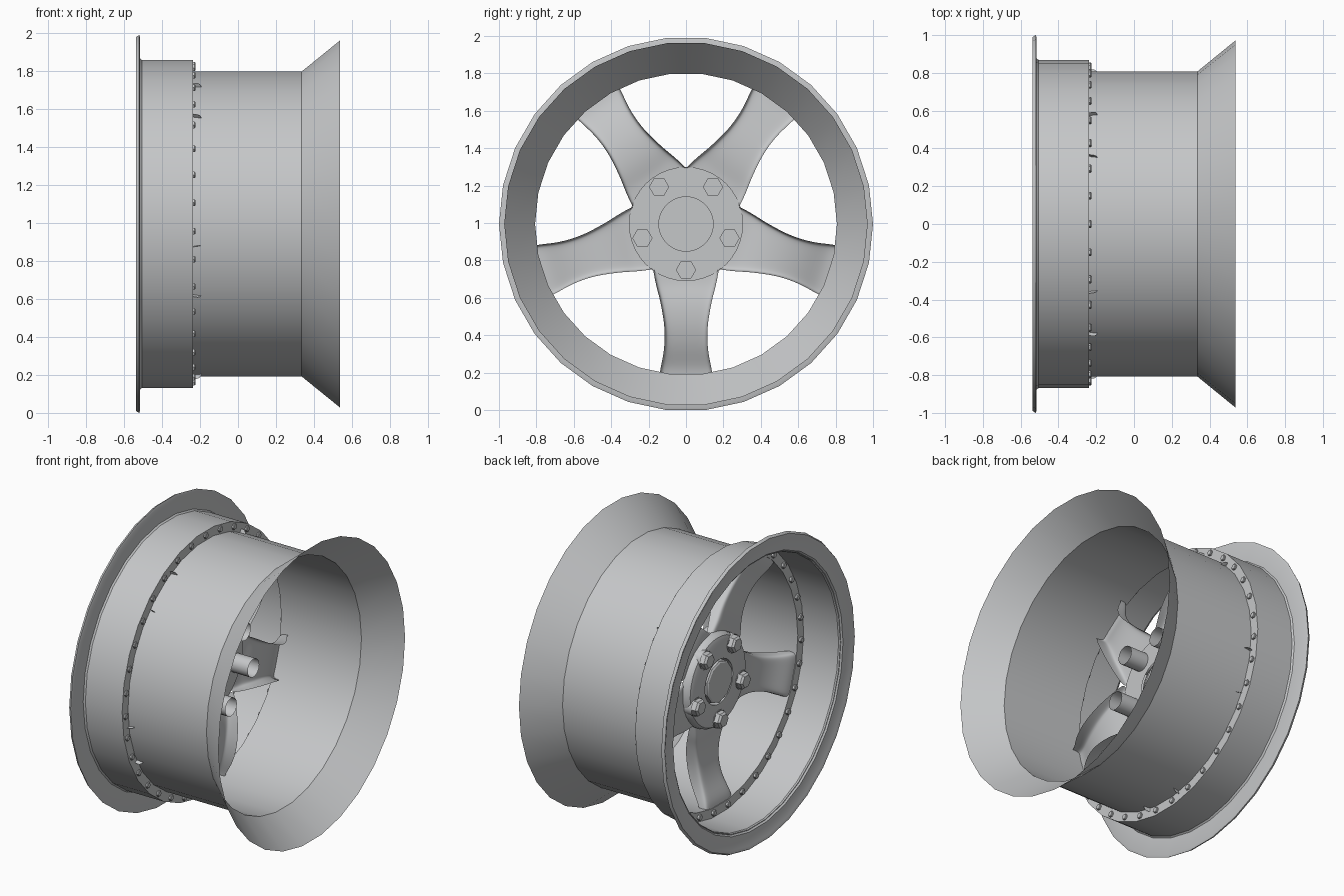
import bpy, bmesh, math

cube = bpy.data.objects.get("Cube")
if cube:
    bpy.data.objects.remove(cube, do_unlink=True)

SIDES = 30
CZ = math.cos(math.pi / SIDES)      # axle height

grey = bpy.data.materials.new("satin grey")
grey.use_nodes = True
grey.diffuse_color = (0.56, 0.57, 0.58, 1)
grey.node_tree.nodes["Principled BSDF"].inputs["Base Color"].default_value = grey.diffuse_color


def finish(name, bm, angle=30):
    bmesh.ops.remove_doubles(bm, verts=bm.verts, dist=1e-5)
    bmesh.ops.recalc_face_normals(bm, faces=bm.faces)
    mesh = bpy.data.meshes.new(name)
    bm.to_mesh(mesh)
    bm.free()
    mesh.materials.append(grey)
    obj = bpy.data.objects.new(name, mesh)
    bpy.context.collection.objects.link(obj)
    bpy.ops.object.select_all(action='DESELECT')
    obj.select_set(True)
    bpy.context.view_layer.objects.active = obj
    bpy.ops.object.shade_smooth_by_angle(angle=math.radians(angle))
    return obj


def revolve(bm, profile, sides, y=0.0, z=0.0, start=0.0):
    """Spin (radius, x) points about an axis parallel to x."""
    rings = []
    for i in range(sides):
        a = start + math.tau * i / sides
        rings.append([bm.verts.new((x, y + r * math.cos(a), CZ + z + r * math.sin(a)))
                      for r, x in profile])
    for i in range(sides):
        p, q = rings[i - 1], rings[i]
        for j in range(len(profile) - 1):
            bm.faces.new((p[j], p[j + 1], q[j + 1], q[j]))


def lathe(name, profile, sides=SIDES, places=((0, 0),), start=0.0):
    bm = bmesh.new()
    for y, z in places:
        revolve(bm, profile, sides, y, z, start)
    return finish(name, bm)


def around(radius, count, first):
    return [(radius * math.cos(first + math.tau * i / count),
             radius * math.sin(first + math.tau * i / count)) for i in range(count)]


# Barrel with its flared inner end
lathe("barrel", [(0.807, -0.25), (0.807, 0.335), (0.972, 0.5375)])

# Outer lip: deep drum and rolled flange
lathe("outer_lip", [(0.868, -0.25), (0.868, -0.505), (0.885, -0.525), (0.97, -0.532),
                    (0.982, -0.5375), (0.99, -0.5375), (1.0, -0.52),
                    (0.985, -0.515), (0.872, -0.515)])

# Bolted flange ring and its small hex bolts
lathe("flange_ring", [(0.807, -0.25), (0.868, -0.25), (0.868, -0.237),
                      (0.807, -0.237), (0.807, -0.25)])
lathe("flange_bolts", [(0, -0.266), (0.016, -0.266), (0.02, -0.262),
                       (0.02, -0.229), (0.016, -0.225), (0, -0.225)],
      6, around(0.836, 35, math.pi / 2))

# Hub, centre cap, lug sleeves and nuts
lathe("hub", [(0.145, -0.19), (0.145, -0.24), (0.265, -0.24), (0.288, -0.232),
              (0.3, -0.215), (0.305, -0.18), (0.145, -0.18)], 40)
lathe("centre_cap", [(0, -0.25), (0.125, -0.25), (0.135, -0.243), (0.135, -0.19),
                     (0, -0.19)], 10, start=math.pi / 10)
lathe("cap_recess", [(0, -0.195), (0.146, -0.195)], 40)
lugs = around(0.245, 5, -math.pi / 2)
lathe("lug_sleeves", [(0.06, -0.245), (0.06, -0.05)], 16, lugs)
lathe("lug_nuts", [(0, -0.28), (0.042, -0.28), (0.054, -0.268), (0.054, -0.165),
                   (0, -0.165)], 6, lugs)

# Spokes: (distance, half width, front x, back x) along one spoke
stations = [(0.30, 0.176, -0.19, -0.15), (0.33, 0.160, -0.187, -0.125),
            (0.38, 0.145, -0.175, -0.105), (0.45, 0.130, -0.165, -0.09),
            (0.55, 0.113, -0.168, -0.085), (0.65, 0.114, -0.192, -0.11),
            (0.72, 0.125, -0.222, -0.15), (0.77, 0.136, -0.242, -0.185),
            (0.815, 0.142, -0.248, -0.2)]
# (width fraction, depth fraction) across half the channel section
half = [(1.0, 1.0), (0.99, 0.5), (0.96, 0.12), (0.84, 0.0), (0.45, 0.0)]
section = [(-w, d) for w, d in half] + [(0, 0)] + half[::-1]

bm = bmesh.new()
for k in range(5):
    a = -math.pi / 2 + math.tau * k / 5
    rows = []
    for s, (u, hw, front, back) in enumerate(stations):
        row = []
        for w, d in section:
            v = w * hw
            # The root row follows the round hub
            along = math.sqrt(u * u - v * v) if s == 0 else u
            row.append(bm.verts.new((front + (back - front) * d,
                                     along * math.cos(a) - v * math.sin(a),
                                     CZ + along * math.sin(a) + v * math.cos(a))))
        rows.append(row)
    for p, q in zip(rows, rows[1:]):
        for j in range(len(section) - 1):
            bm.faces.new((p[j], p[j + 1], q[j + 1], q[j]))
spokes = finish("spokes", bm, 80)
sub = spokes.modifiers.new("smooth", 'SUBSURF')
sub.levels = sub.render_levels = 2
